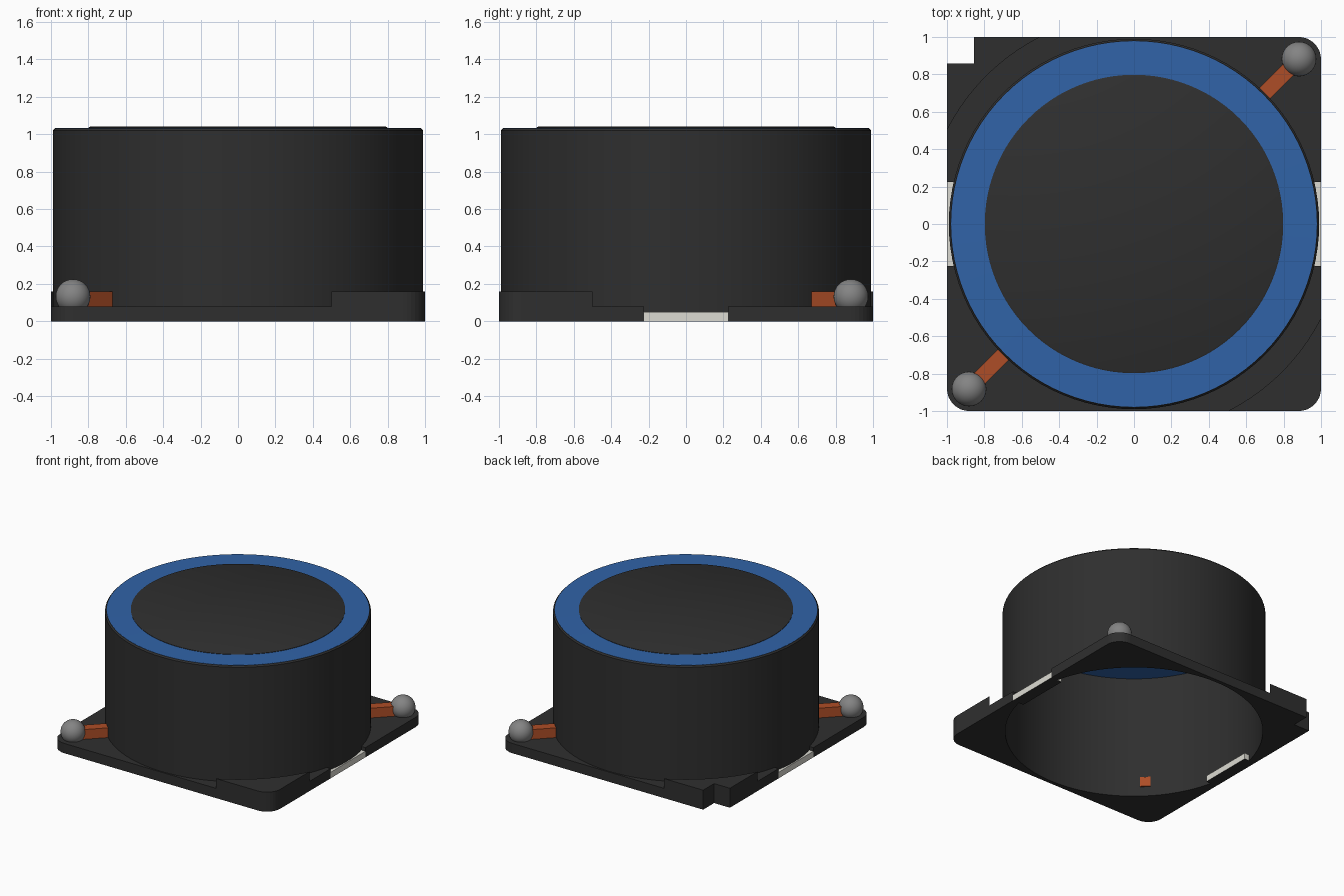
import bpy, bmesh, math
from math import cos, sin, pi, asin
from mathutils import Matrix

cube = bpy.data.objects.get("Cube")
if cube:
    bpy.data.objects.remove(cube, do_unlink=True)


def material(name, rgb, rough=0.6):
    m = bpy.data.materials.new(name)
    m.use_nodes = True
    m.diffuse_color = (*rgb, 1)
    bsdf = m.node_tree.nodes["Principled BSDF"]
    bsdf.inputs["Base Color"].default_value = (*rgb, 1)
    bsdf.inputs["Roughness"].default_value = rough
    return m


dark = material("dark ferrite", (0.028, 0.028, 0.028))
blue = material("blue ring", (0.03, 0.125, 0.39))
copper = material("copper", (0.42, 0.075, 0.02))
solder = material("solder grey", (0.23, 0.23, 0.23))
tin = material("pale tin", (0.72, 0.71, 0.65))


def finish(name, bm, mats, smooth=False):
    bmesh.ops.recalc_face_normals(bm, faces=bm.faces)
    mesh = bpy.data.meshes.new(name)
    bm.to_mesh(mesh)
    bm.free()
    obj = bpy.data.objects.new(name, mesh)
    bpy.context.collection.objects.link(obj)
    for m in mats:
        mesh.materials.append(m)
    if smooth:
        bpy.ops.object.select_all(action='DESELECT')
        obj.select_set(True)
        bpy.context.view_layer.objects.active = obj
        bpy.ops.object.shade_smooth_by_angle(angle=math.radians(30))
    return obj


def prism(bm, outline, z0, z1):
    face = bm.faces.new([bm.verts.new((x, y, z0)) for x, y in outline])
    top = bmesh.ops.extrude_face_region(bm, geom=[face])["geom"]
    verts = [v for v in top if isinstance(v, bmesh.types.BMVert)]
    bmesh.ops.translate(bm, verts=verts, vec=(0, 0, z1 - z0))


def lathe(name, profile, mat, closed=True, steps=96):
    bm = bmesh.new()
    verts = [bm.verts.new((r, 0, z)) for r, z in profile]
    pairs = list(zip(verts, verts[1:]))
    if closed:
        pairs.append((verts[-1], verts[0]))
    edges = [bm.edges.new(p) for p in pairs]
    bmesh.ops.spin(bm, geom=verts + edges, axis=(0, 0, 1), cent=(0, 0, 0),
                   angle=2 * pi, steps=steps)
    bmesh.ops.remove_doubles(bm, verts=bm.verts, dist=0.0001)
    return finish(name, bm, [mat], True)


def box(bm, size, matrix):
    bmesh.ops.create_cube(bm, size=1, matrix=matrix @ Matrix.Diagonal((*size, 1)))


def arc(radius, a0, a1, steps, centre=0):
    angles = [a0 + (a1 - a0) * i / steps for i in range(steps + 1)]
    return [(centre + radius * cos(a), centre + radius * sin(a)) for a in angles]


ROUND = arc(0.12, 0, pi / 2, 8, 0.88)
NOTCH = [(1, 0.858), (0.856, 0.858), (0.856, 1)]
HALF_SLOT = 0.225

# Base plate: four quarters around an open centre, with a slot at each side
bm = bmesh.new()
hole = 0.98
for sx in (1, -1):
    for sy in (1, -1):
        corner = NOTCH if (sx, sy) == (-1, 1) else ROUND
        inner = arc(hole, pi / 2, asin(HALF_SLOT / hole), 24)
        shape = [(1, HALF_SLOT)] + corner + [(0, 1)] + inner
        prism(bm, [(sx * x, sy * y) for x, y in shape], 0, 0.08)
finish("base_plate", bm, [dark])

# Raised steps on two opposite corners
bm = bmesh.new()
step_radius = 1.118
start = math.acos(1 / step_radius)
for sx, sy, corner in ((1, -1, ROUND), (-1, 1, NOTCH)):
    shape = corner + arc(step_radius, pi / 2 - start, start, 16)
    prism(bm, [(sx * x, sy * y) for x, y in shape], 0.08, 0.16)
finish("corner_steps", bm, [dark])

# Hollow round housing with a small chamfer at the top
lathe("housing", [(0.97, 0), (0.99, 0), (0.99, 1.02), (0.98, 1.031),
                  (0.97, 1.031)], dark)

# Blue ring and the core cap inside it
lathe("top_ring", [(0.795, 1.02), (0.978, 1.02), (0.978, 1.032),
                   (0.795, 1.034)], blue)
lathe("core_cap", [(0, 1.02), (0.798, 1.02), (0.798, 1.037),
                   (0.79, 1.041), (0, 1.041)], dark, closed=False)

# Side terminals, dark underneath
bm = bmesh.new()
for side in (1, -1):
    box(bm, (0.1, 2 * HALF_SLOT, 0.05), Matrix.Translation((side * 0.95, 0, 0.025)))
bmesh.ops.recalc_face_normals(bm, faces=bm.faces)
for f in bm.faces:
    f.material_index = 1 if f.normal.z < -0.5 else 0
finish("side_terminals", bm, [tin, dark])

# Wire ends on the diagonal, each with a solder ball
for side, label in ((1, "back"), (-1, "front")):
    turn = Matrix.Rotation(pi / 4 if side > 0 else -3 * pi / 4, 4, 'Z')
    bm = bmesh.new()
    box(bm, (0.28, 0.08, 0.08), turn @ Matrix.Translation((1.1, 0, 0.12)))
    finish(label + "_wire_end", bm, [copper])
    bm = bmesh.new()
    bmesh.ops.create_uvsphere(bm, u_segments=32, v_segments=16, radius=0.093,
                              matrix=Matrix.Translation((side * 0.882, side * 0.882, 0.132)))
    finish(label + "_solder_ball", bm, [solder], True)
